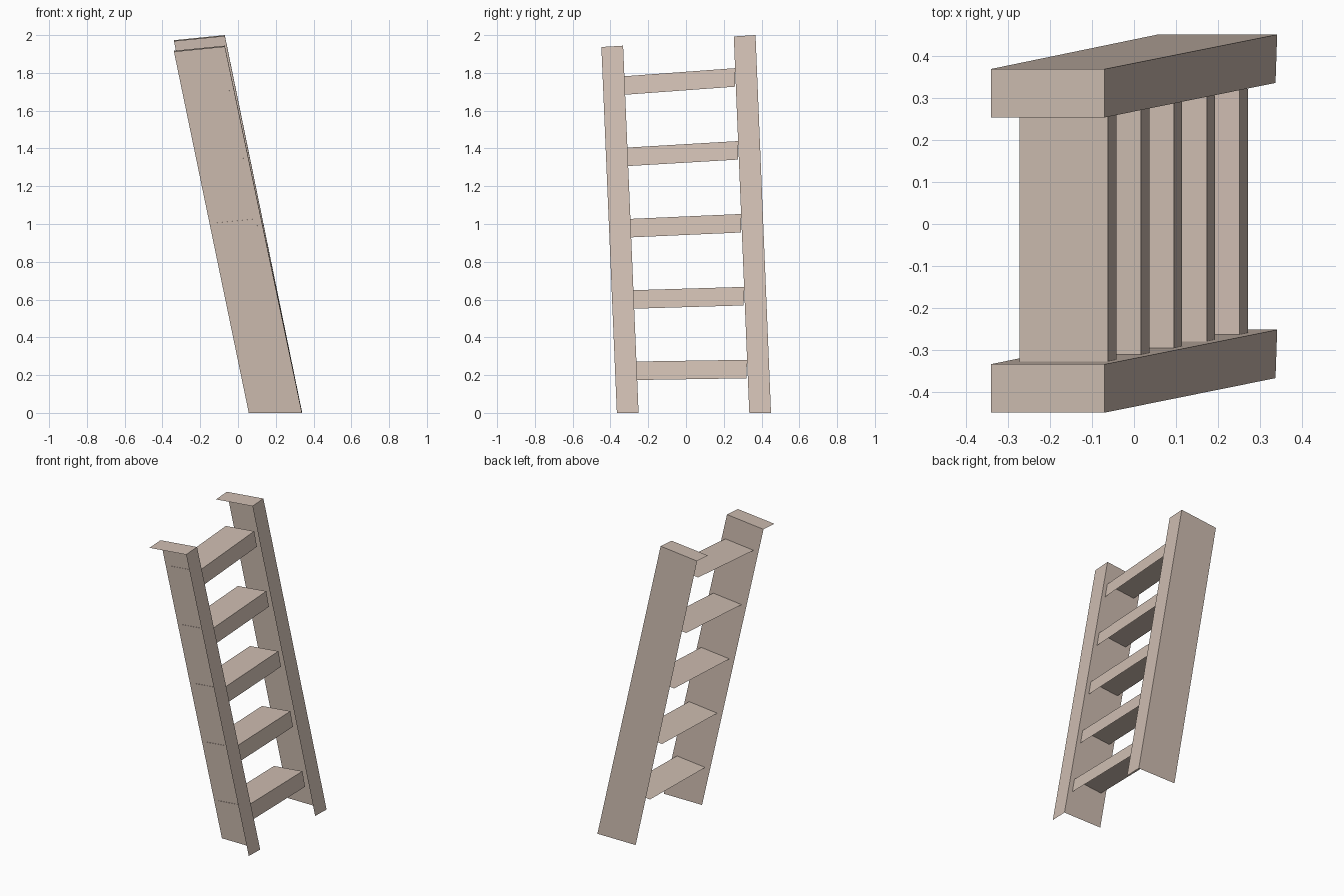
import bpy
import bmesh
from mathutils import Vector

if "Cube" in bpy.data.objects:
    bpy.data.objects.remove(bpy.data.objects["Cube"])

# One weathered beige for the whole ladder
beige = bpy.data.materials.new("weathered beige")
beige.diffuse_color = (0.62, 0.51, 0.44, 1)
beige.use_nodes = True
beige.node_tree.nodes["Principled BSDF"].inputs["Base Color"].default_value = beige.diffuse_color


def sheet_object(name, points, faces):
    """Open sheet object from corner points and face index tuples."""
    bm = bmesh.new()
    vs = [bm.verts.new(p) for p in points]
    for f in faces:
        bm.faces.new([vs[i] for i in f])
    mesh = bpy.data.meshes.new(name)
    bm.to_mesh(mesh)
    bm.free()
    mesh.materials.append(beige)
    ob = bpy.data.objects.new(name, mesh)
    bpy.context.collection.objects.link(ob)


# Rails: open angle sections (front flange, +y web, top cap), leaning back and sideways
def rail(name, y, top):
    foot = Vector((0.336, y, 0))           # front outer foot corner
    head = Vector((-0.07, y - 0.082, top))  # front outer head corner
    depth = Vector((-0.27, 0, -0.027))     # across the cap
    width = Vector((0, 0.115, 0.007))      # across the flange
    pts = [foot, foot + Vector((0.004, 0.115, 0)), Vector((0.057, y + 0.115, 0)),
           head, head + width, head + width + depth, head + depth]
    sheet_object(name, pts, [(0, 1, 4, 3), (1, 2, 5, 4), (3, 4, 5, 6)])


rail("left_rail", -0.366, 1.937)
rail("right_rail", 0.335, 1.993)

# Rungs: open angle treads (top plate and front face), fanning slightly upwards
for i in range(5):
    t = i / 4
    y0, y1 = -0.265 - 0.063 * t, 0.322 - 0.062 * t
    x = 0.251 - 0.313 * t
    z0, z1 = 0.272 + 1.51 * t, 0.281 + 1.544 * t
    drop = Vector((0.02, -0.001, -0.098))
    back = Vector((-0.21, 0, -0.021))
    a, b = Vector((x, y0, z0)), Vector((x, y1, z1))
    sheet_object(f"rung_{i + 1}", [a, b, a + drop, b + drop, a + back, b + back],
                 [(2, 3, 1, 0), (0, 1, 5, 4)])
